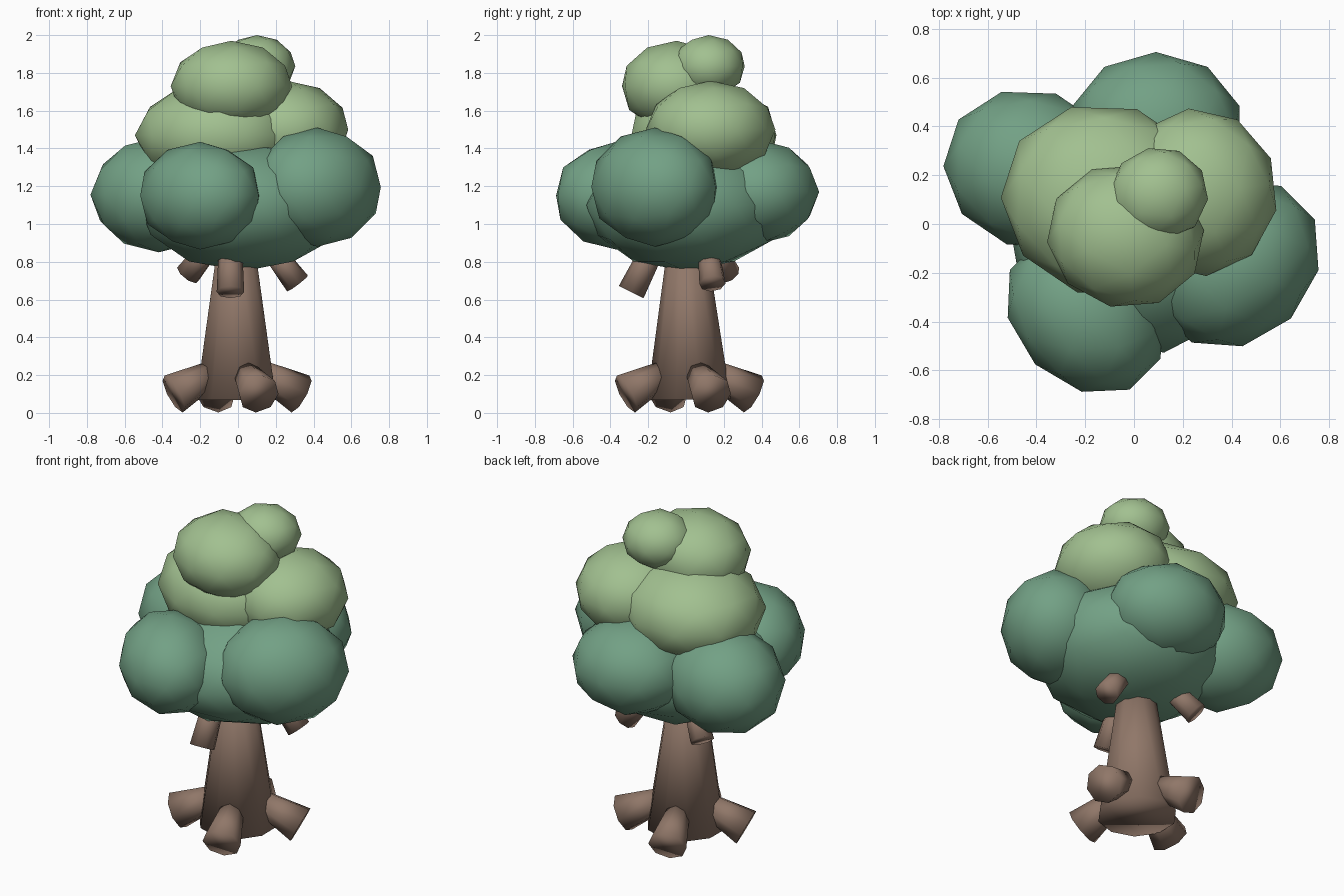
import bpy, bmesh
from math import radians, cos, sin
from mathutils import Vector, Matrix

cube = bpy.data.objects.get("Cube")
if cube:
    bpy.data.objects.remove(cube, do_unlink=True)


def material(name, rgb):
    m = bpy.data.materials.new(name)
    m.use_nodes = True
    m.diffuse_color = (*rgb, 1)
    bsdf = next(n for n in m.node_tree.nodes if n.type == "BSDF_PRINCIPLED")
    bsdf.inputs["Base Color"].default_value = (*rgb, 1)
    return m


BARK = material("bark brown", (0.28, 0.185, 0.14))
DARK = material("dark leaf green", (0.17, 0.355, 0.235))
LIGHT = material("light leaf green", (0.36, 0.53, 0.28))


def finish(bm, name, mat):
    mesh = bpy.data.meshes.new(name)
    for f in bm.faces:
        f.smooth = True
    bm.to_mesh(mesh)
    bm.free()
    mesh.materials.append(mat)
    bpy.context.collection.objects.link(bpy.data.objects.new(name, mesh))


def leaf_clump(name, mat, center, radii, yaw=0):
    """Faceted ball, stretched to its radii and then turned about z."""
    bm = bmesh.new()
    bmesh.ops.create_icosphere(bm, subdivisions=2, radius=1)
    m = Matrix.Translation(center) @ Matrix.Rotation(radians(yaw), 4, "Z")
    bm.transform(m @ Matrix.Diagonal((*radii, 1)))
    finish(bm, name, mat)


def limb(name, start, end, r_start, r_end, sides=8):
    """Tapered closed cylinder between two points."""
    a, b = Vector(start), Vector(end)
    bm = bmesh.new()
    bmesh.ops.create_cone(bm, cap_ends=True, segments=sides, radius1=r_start,
                          radius2=r_end, depth=(b - a).length)
    turn = (b - a).to_track_quat("Z", "Y").to_matrix().to_4x4()
    bm.transform(Matrix.Translation((a + b) / 2) @ turn)
    finish(bm, name, BARK)


# Trunk
limb("trunk", (-0.01, 0.015, 0.07), (-0.01, 0.005, 0.95), 0.222, 0.094, 10)

# Four flared roots around the base
for i in range(4):
    a = radians(19 + 90 * i)
    c, s = cos(a), sin(a)
    limb(f"root_{i + 1}", (0.15 * c - 0.005, 0.15 * s + 0.018, 0.205),
         (0.355 * c - 0.005, 0.355 * s + 0.018, 0.1), 0.07, 0.11)

# Short branch stubs under the crown
limb("front_branch", (-0.04, -0.17, 0.88), (-0.04, -0.29, 0.64), 0.062, 0.073)
limb("left_branch", (0.19, 0.12, 0.85), (0.315, 0.14, 0.685), 0.058, 0.07)
limb("back_branch", (-0.15, 0.14, 0.88), (-0.265, 0.22, 0.735), 0.058, 0.07)

# Lower crown
leaf_clump("crown_core", DARK, (0.03, 0.005, 1.1), (0.56, 0.54, 0.35), 10)
leaf_clump("front_clump", DARK, (-0.2, -0.37, 1.15), (0.365, 0.29, 0.285), -45)
leaf_clump("left_clump", DARK, (0.42, -0.165, 1.195), (0.375, 0.315, 0.315), 45)
leaf_clump("back_clump", DARK, (0.09, 0.385, 1.17), (0.36, 0.32, 0.275))
leaf_clump("right_clump", DARK, (-0.42, 0.225, 1.155), (0.365, 0.325, 0.305), -18)

# Upper crown
leaf_clump("upper_right_clump", LIGHT, (-0.11, 0.095, 1.47), (0.44, 0.395, 0.285), -18)
leaf_clump("upper_left_clump", LIGHT, (0.26, 0.13, 1.5), (0.33, 0.345, 0.258), 6)
leaf_clump("top_clump", LIGHT, (-0.035, -0.05, 1.73), (0.325, 0.295, 0.24), -12)
leaf_clump("tip_clump", LIGHT, (0.1, 0.12, 1.835), (0.205, 0.195, 0.165), 12)
